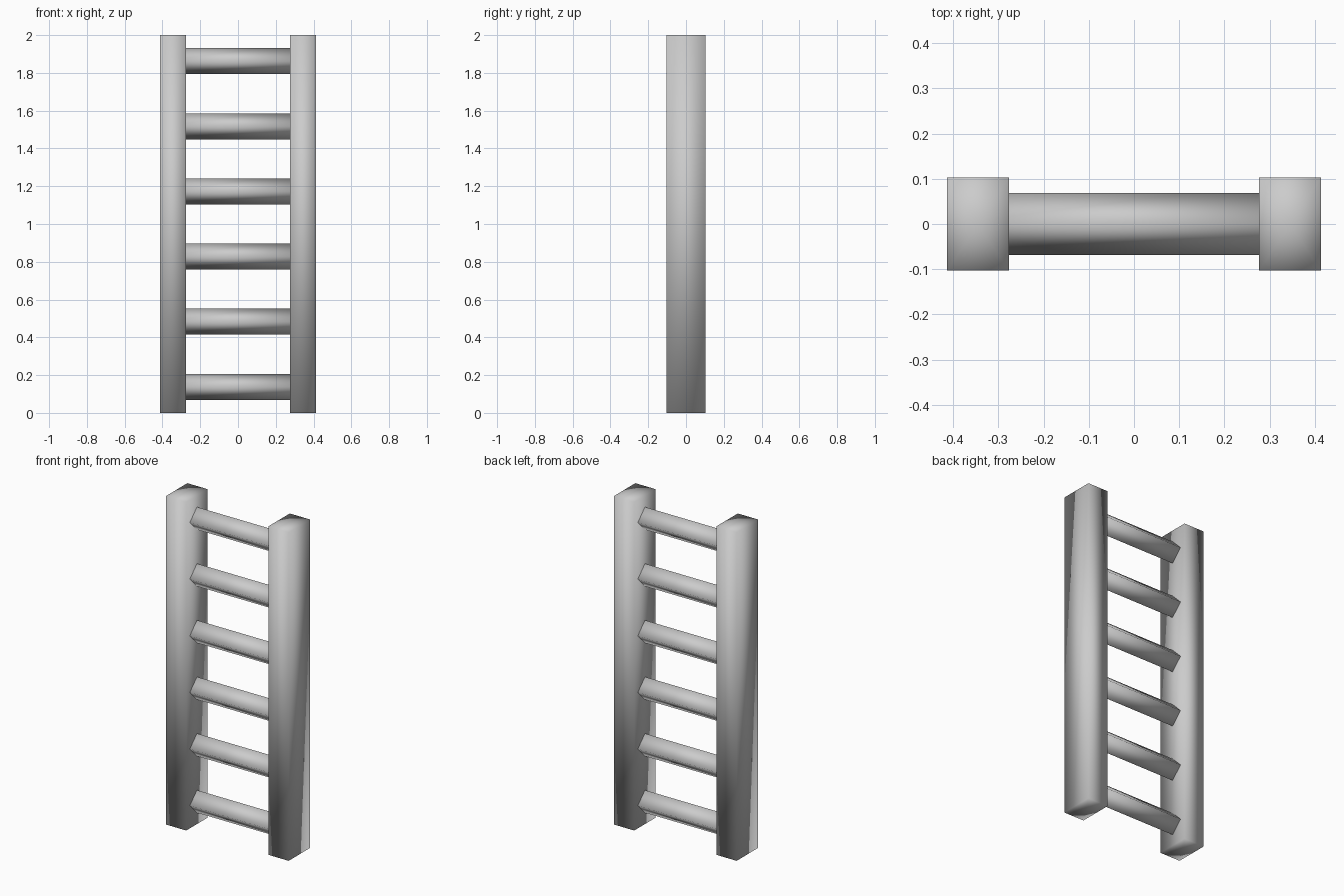
import bpy
from math import pi, sqrt

if "Cube" in bpy.data.objects:
    bpy.data.objects.remove(bpy.data.objects["Cube"])

RAIL_X = 0.345
RUNG_R = 0.069


def bar(name, radius, depth, loc, rot):
    # four-sided smooth-shaded bar with fan caps
    bpy.ops.mesh.primitive_cylinder_add(vertices=4, radius=radius, depth=depth,
                                        end_fill_type='TRIFAN', location=loc, rotation=rot)
    ob = bpy.context.object
    ob.name = name
    bpy.ops.object.transform_apply(location=False, rotation=True, scale=False)
    bpy.ops.object.shade_smooth()
    return ob


# side rails: rectangular posts
for side, label in ((-1, "left"), (1, "right")):
    rail = bar(label + "_rail", sqrt(0.5), 2.0, (side * RAIL_X, 0, 1.0), (0, 0, pi / 4))
    rail.scale = (0.137, 0.206, 1)
    bpy.ops.object.transform_apply(location=False, rotation=False, scale=True)

# rungs: diamond-section bars running into the rails
for i in range(6):
    bar(f"rung_{i + 1}", RUNG_R, 2 * RAIL_X, (0, 0, 0.138 + i * 0.3448), (0, pi / 2, 0))
